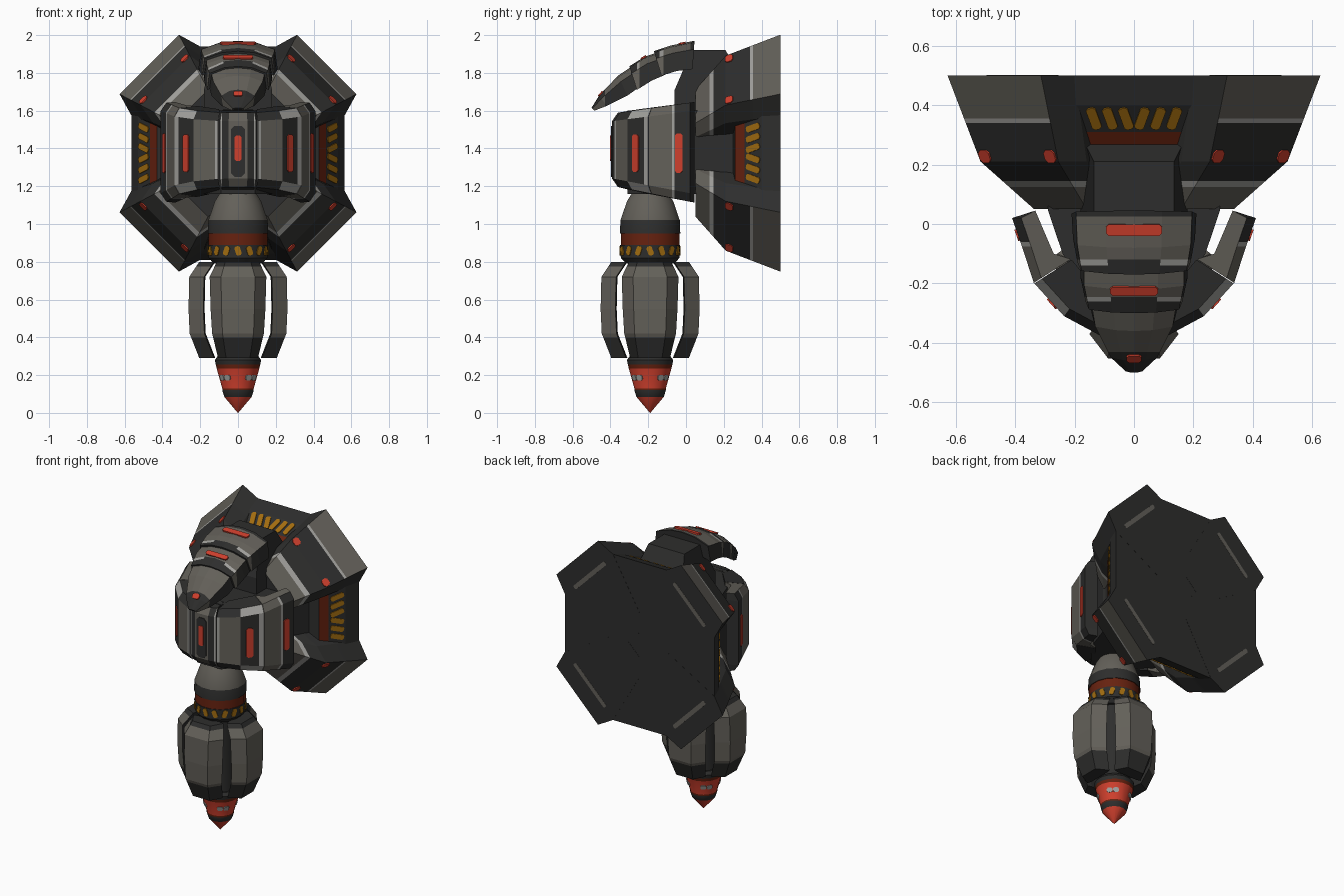
import bpy, bmesh, math
from mathutils import Vector as V

if "Cube" in bpy.data.objects:
    bpy.data.objects.remove(bpy.data.objects["Cube"])

# Flat colours
COLS = [("charcoal", (.027, .027, .026)), ("taupe_grey", (.125, .117, .100)),
        ("worn_light_grey", (.36, .355, .335)), ("signal_red", (.62, .050, .026)),
        ("rust_red", (.135, .016, .005)), ("amber", (.36, .15, .005))]
MATS = []
for n, c in COLS:
    m = bpy.data.materials.new(n)
    m.diffuse_color = (*c, 1)
    m.use_nodes = True
    m.node_tree.nodes["Principled BSDF"].inputs["Base Color"].default_value = m.diffuse_color
    MATS.append(m)
DARK, TAUPE, LIGHT, RED, RUST, AMBER = range(6)
S = math.sqrt(.5)
X, Y, Z = V((1, 0, 0)), V((0, 1, 0)), V((0, 0, 1))


def build(name, lofts, rule, cuts=(), smooth=False):
    """Closed lofts through rings, cut by planes, coloured by rule(centre, normal)."""
    bm = bmesh.new()
    for rings in lofts:
        vs = [[bm.verts.new(p) for p in r] for r in rings]
        k = len(vs[0])
        for a, b in zip(vs, vs[1:]):
            for i in range(k):
                bm.faces.new((a[i], a[(i + 1) % k], b[(i + 1) % k], b[i]))
        bm.faces.new(vs[0])
        bm.faces.new(vs[-1])
    for co, no in cuts:
        bmesh.ops.bisect_plane(bm, geom=bm.verts[:] + bm.edges[:] + bm.faces[:],
                               plane_co=co, plane_no=no)
    bmesh.ops.recalc_face_normals(bm, faces=bm.faces[:])
    bm.normal_update()
    for f in bm.faces:
        f.material_index = rule(f.calc_center_median(), f.normal) if callable(rule) else rule
    me = bpy.data.meshes.new(name)
    bm.to_mesh(me)
    bm.free()
    for m in MATS:
        me.materials.append(m)
    ob = bpy.data.objects.new(name, me)
    bpy.context.collection.objects.link(ob)
    if smooth:
        bpy.ops.object.select_all(action='DESELECT')
        ob.select_set(True)
        bpy.context.view_layer.objects.active = ob
        bpy.ops.object.shade_smooth_by_angle(angle=math.radians(32))
    return ob


def plate(c, u, v, su, sv, t=.004):
    """Thin chamfered plate centred at c, spanning u and v."""
    u, v = V(u).normalized(), V(v).normalized()
    n = u.cross(v)
    k = min(su, sv) * .25
    a, b = su / 2, sv / 2
    pts = [(a, b - k), (a - k, b), (k - a, b), (-a, b - k),
           (-a, k - b), (k - a, -b), (a - k, -b), (a, k - b)]
    return [[V(c) + u * p + v * q + n * h for p, q in pts] for h in (-t, t)]


def lathe(prof, cy=-.19, k=16):
    return [[(r * math.cos(2 * math.pi * (i + .5) / k), cy + r * math.sin(2 * math.pi * (i + .5) / k), z)
             for i in range(k)] for z, r in prof]


# Rear octagonal mount with recessed sides
CZ = 1.375
def octa(y, h):
    R = h / math.cos(math.pi / 8)
    return [(R * math.cos(math.pi * (i + .5) / 4), y, CZ + R * math.sin(math.pi * (i + .5) / 4)) for i in range(8)]

build("rear_mount", [[octa(*p) for p in ((.499, .565), (.40, .53), (.31, .465), (.26, .43), (.25, .36), (.05, .28))]],
      lambda c, n: RUST if .26 < c.y < .31 else DARK)

# Slanted amber vents on the four recessed sides
vents = []
for q in range(4):
    a = q * math.pi / 2
    out, tan = X * math.cos(a) + Z * math.sin(a), Z * math.cos(a) - X * math.sin(a)
    slope = (Y * .09 + out * .065).normalized()
    for i in range(6):
        s = (i - 2.5) * .054
        lean = .3 if s > 0 else -.3
        d = slope + tan * lean
        c = out * .4995 + Y * .355 + Z * CZ + tan * s
        vents.append(plate(c, d, tan - slope * lean, .09, .033))
build("amber_vents", vents, AMBER)

# Four corner armour wedges with red tabs and back streaks
tabs, streaks = [], []
for sx in (1, -1):
    for sz in (1, -1):
        d, t = V((sx, 0, sz)) * S, V((sx, 0, -sz)) * S
        rings = []
        for y, R, w, R2, w2 in ((.5, .665, .222, .54, .258), (.21, .545, .185, .43, .205), (.05, .35, .125, .26, .14)):
            rings.append([d * p + t * q + V((0, y, CZ)) for p, q in
                          ((R, w), (R2, w2), (.06, w2 * .5), (.06, -w2 * .5), (R2, -w2), (R, -w))])

        def rule(c, n, d=d, t=t):
            if n.y > .9:
                return DARK
            if n.dot(d) > .8:
                return TAUPE if c.y > .355 else LIGHT if c.y > .34 else DARK
            if n.y < -.9:
                return DARK
            return TAUPE if c.y < .125 else LIGHT if c.y < .145 else DARK
        build("corner_armour", [rings], rule, [((0, y, 0), Y) for y in (.355, .34, .145, .125)])
        for s in (-.155, .155):
            tabs.append(plate(d * .554 + t * s + V((0, .228, CZ)), t, Y * .29 + d * .12, .05, .045))
        streaks.append(plate(d * .53 + V((0, .498, CZ)), t, d, .33, .028, .003))
build("corner_red_tabs", tabs, RED)
build("back_streaks", streaks, TAUPE)

# Upper bracket carrying the hood
prof = ((.30, 1.75), (.21, 1.92), (.03, 1.92), (-.06, 1.71), (-.06, 1.58), (.25, 1.58))
build("hood_bracket", [[[(x * (1 - .25 * (z > 1.8)), y, z) for y, z in prof] for x in (-.18, .18)]], DARK)

# Curved hood in three overlapping segments
def hood(y, z, yb, zb, w):
    e = V((0, yb, zb))
    m = V((0, y, z))
    f = lambda x, k: m.lerp(e, k) + X * x
    return [f(-w, 1), f(-w * .93, .30), f(-w * .45, .06), f(0, 0), f(w * .45, .06),
            f(w * .93, .30), f(w, 1), f(w * .5, .78), f(-w * .5, .78)]

segs = [[(.045, 1.97, .035, 1.82, .21), (-.08, 1.945, -.05, 1.81, .205), (-.17, 1.915, -.13, 1.785, .19)],
        [(-.14, 1.912, -.11, 1.79, .18), (-.22, 1.885, -.18, 1.76, .18), (-.30, 1.835, -.26, 1.71, .163)],
        [(-.27, 1.845, -.24, 1.73, .155), (-.36, 1.785, -.31, 1.68, .14),
         (-.46, 1.68, -.42, 1.625, .085), (-.50, 1.615, -.485, 1.60, .03)]]
bands = [(.025, -.12, -.14), (-.15, -.245, -.26), (-.29, -.43, -.435)]
for s, (b0, b1, b2) in zip(segs, bands):
    def rule(c, n, b0=b0, b1=b1, b2=b2):
        if n.z < .1 and abs(n.x) < .6 or n.z < -.3 or c.y > b0:
            return DARK
        if abs(n.x) > .75:
            return TAUPE if c.y < b1 else DARK
        return TAUPE if c.y > b1 else LIGHT if c.y > b2 and abs(c.x) > .08 else DARK
    build("hood_segment", [[hood(*r) for r in s]], rule, [((0, y, 0), Y) for y in (b0, b1, b2)])
build("hood_red_marks", [plate((0, y, z), X, (0, -1, k), w, h, .0049)
                         for y, z, k, w, h in ((-.02, 1.957, -.2, .19, .038), (-.225, 1.882, -.55, .16, .032),
                                               (-.452, 1.689, -1.13, .05, .035))], RED)

# Head core and front shell panels
build("head_core", [[[(x, y, z) for x, y in ((-.285, .1), (.285, .1), (.29, .048), (.24, -.1), (.2, -.17), (.09, -.31),
                                            (-.09, -.31), (-.2, -.17), (-.24, -.1), (-.29, .048))]
                     for z in (1.16, 1.60)]], DARK)

def panel(name, outer, inner, rule, cuts=(), sx=1):
    rings = []
    for end, k, ins in ((0, 0, .075), (0, .045, 0), (1, -.045, 0), (1, 0, .075)):
        ring = []
        for i, p in enumerate(outer + inner):
            p = V(p)
            z = (1.64 + .13 * p.y if end else 1.122 - .19 * p.y) + k
            if i < len(outer):
                p = p.lerp(V((0, .02)), ins)
            ring.append((sx * p.x, p.y, z))
        rings.append(ring)
    build(name, [rings], rule, cuts)

def rule_c(c, n):
    if abs(n.z) > .9 or abs(n.x) > .8:
        return DARK
    return LIGHT if abs(c.x) > .085 else TAUPE if abs(c.x) < .055 else DARK

panel("front_panel", [(-.095, -.375), (-.05, -.392), (.05, -.392), (.095, -.375)], [(.08, -.27), (-.08, -.27)],
      rule_c, [((x, 0, 0), X) for x in (-.085, .085)])

def rule_a(c, n):
    x = abs(c.x)
    if abs(n.z) > .9 or n.y > .1:
        return DARK
    if abs(n.z) > .25:
        return LIGHT if x > .25 else DARK
    return LIGHT if x > .315 or x < .122 else TAUPE if x < .235 else DARK

def rule_b(c, n):
    if n.z > .9:
        return TAUPE
    return TAUPE if c.y < -.075 else LIGHT if c.y < -.06 else DARK

strips = []
for sx in (1, -1):
    panel("cheek_panel", [(.105, -.38), (.235, -.31), (.335, -.2)], [(.21, -.12), (.10, -.25)],
          rule_a, [((sx * x, 0, 0), X) for x in (.122, .315)], sx)
    panel("side_panel", [(.337, -.198), (.372, -.09), (.41, .02)], [(.332, .045), (.27, -.1), (.212, -.118)],
          rule_b, [((0, y, 0), Y) for y in (-.075, -.06)], sx)
    strips.append(plate((sx * .275, -.267, 1.375), (sx * .1, .11, 0), Z, .045, .20, .0049))
    strips.append(plate((sx * .391, -.037, 1.375), (sx * .038, .11, 0), Z, .04, .21, .0049))
strips.append(plate((0, -.398, 1.40), X, Z, .036, .135))
build("red_light_strips", strips, RED)
build("front_slot", [plate((0, -.393, 1.385), X, Z, .072, .27)], DARK)

# Hanging drill: collar, shaft and pointed tip
def rule_g(c, n):
    return TAUPE if c.z > 1.02 else RUST if .89 < c.z < .95 else DARK
build("drill_collar", [lathe([(1.2, .08), (1.16, .10), (1.12, .125), (1.02, .16), (.95, .163), (.95, .158), (.89, .158),
                              (.89, .162), (.82, .158), (.79, .13)])], rule_g, smooth=True)
build("drill_shaft", [lathe([(.80, .11), (.55, .10), (.28, .10)])], DARK, smooth=True)
build("drill_tip", [lathe([(.30, .11), (.28, .125), (.255, .12), (.235, .115), (.13, .085), (.12, .085), (.085, .074), (.0, .001)])],
      lambda c, n: DARK if c.z > .255 or .08 < c.z < .12 else RUST if c.z > .235 or .12 < c.z < .13 else RED, smooth=True)

# Amber dashes round the collar, pale spots round the tip
def around(deg):
    a = math.radians(deg)
    return V((math.cos(a), math.sin(a), 0)), V((-math.sin(a), math.cos(a), 0))

dash, spots = [], []
for i in range(16):
    o, t = around(22.5 * i)
    lean = .35 if (i + 2) % 4 < 2 else -.35
    dash.append(plate(o * .158 + V((0, -.19, .858)), Z + t * lean, t - Z * lean, .05, .03))
for i in range(8):
    o, t = around(i // 2 * 90 + (33.75 if i % 2 else -33.75))
    spots.append(plate(o * .1 + V((0, -.19, .187)), t, Z + o * .28, .036, .03))
build("collar_dashes", dash, AMBER)
build("tip_spots", spots, LIGHT)

# Four curved claws round the shaft
for q in range(4):
    o, t = around(q * 90)
    rings = []
    for z, r, w in ((.80, .205, .112), (.72, .258, .15), (.55, .262, .145), (.42, .256, .137), (.29, .205, .105)):
        rings.append([o * p + t * s + V((0, -.19, z)) for s, p in
                      ((-w, r - .078), (-.6 * w, r), (.6 * w, r), (w, r - .078), (.7 * w, r - .085), (-.7 * w, r - .085))])

    def rule(c, n, o=o):
        return DARK if n.dot(o) < .2 or c.z < .40 or c.z > .775 else TAUPE
    build("drill_claw", [rings], rule, [((0, 0, z), Z) for z in (.40, .775)])
